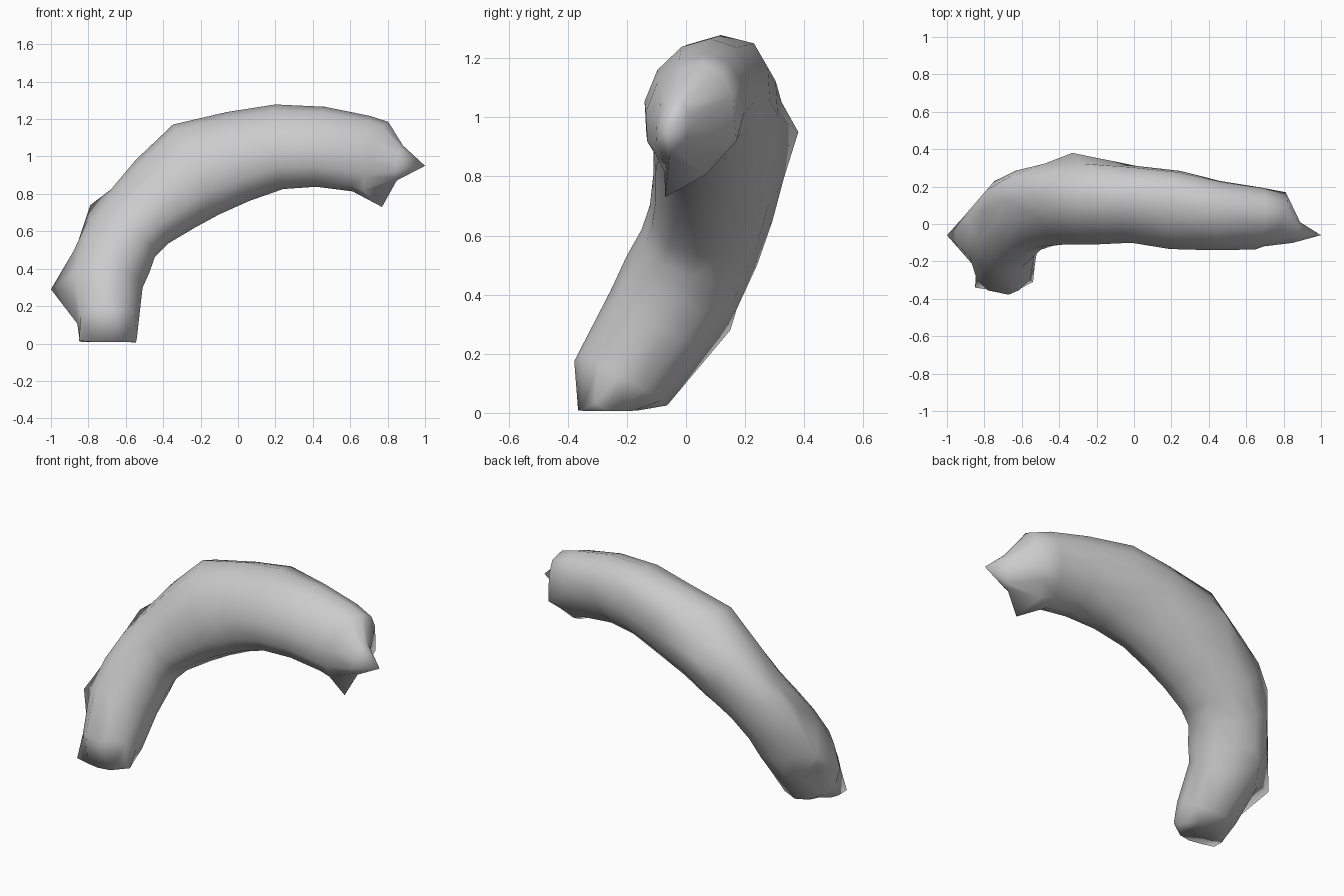
import bpy, bmesh, math
from mathutils import Vector

if "Cube" in bpy.data.objects:
    bpy.data.objects.remove(bpy.data.objects["Cube"])

SIDES = 12
# stations along the bent body: centre x, y, z, depth radius, in-plane radius, section lean
STATIONS = [
    (-.695, -.265, .008, .10, .15, 0),
    (-.695, -.22, .115, .18, .165, 0),
    (-.71, -.09, .31, .195, .20, 0),
    (-.675, -.015, .44, .21, .21, .1),
    (-.625, .045, .56, .21, .205, .15),
    (-.53, .085, .675, .215, .21, .2),
    (-.39, .11, .80, .225, .24, .2),
    (-.225, .11, .93, .225, .27, .2),
    (0, .105, 1.0, .21, .245, .2),
    (.22, .075, 1.052, .215, .227, .2),
    (.44, .045, 1.052, .19, .215, .2),
    (.66, .03, 1.015, .17, .207, .2),
    (.745, .022, .985, .153, .208, .2),
    (.865, -.045, .965, .06, .095, .2),
]
# irregular corners: nearest vertex of the given ring is pulled to each point
PULLS = [(0, -.85, -.34, .015), (0, -.54, -.31, .035), (1, -.67, -.378, .175),
         (2, -1, -.06, .29), (2, -.76, .15, .28), (3, -.91, .04, .38),
         (4, -.79, .18, .74), (5, -.67, .25, .83), (7, -.33, .38, .95),
         (9, .2, .23, 1.25), (12, .77, -.07, .73), (12, .81, .17, .92)]

bm = bmesh.new()
centres = [Vector(s[:3]) for s in STATIONS] + [Vector((1, -.06, .95))]

# rings square to the path; the lower end ring lies flat on the ground
rings = []
for i, s in enumerate(STATIONS):
    t = (centres[i + 1] - centres[i - 1]).normalized() if i else Vector((.01, 0, 1)).normalized()
    y = Vector((0, 1, 0))
    v = (y - t * y.dot(t)).normalized()
    w = t.cross(v)
    ring = []
    for k in range(SIDES):
        a = 2 * math.pi * k / SIDES
        ring.append(bm.verts.new(centres[i] + v * s[3] * math.cos(a - s[5]) + w * s[4] * math.sin(a)))
    rings.append(ring)

# skin, lower cap and pointed upper tip
for a, b in zip(rings, rings[1:]):
    for k in range(SIDES):
        n = (k + 1) % SIDES
        bm.faces.new((a[k], a[n], b[n], b[k]))
bm.faces.new(rings[0][::-1])
tip = bm.verts.new(centres[-1])
for k in range(SIDES):
    bm.faces.new((rings[-1][k], rings[-1][(k + 1) % SIDES], tip))

for r, *p in PULLS:
    p = Vector(p)
    min(rings[r], key=lambda q: (q.co - p).length).co = p

bmesh.ops.triangulate(bm, faces=[f for f in bm.faces if len(f.verts) > 3])
bmesh.ops.recalc_face_normals(bm, faces=bm.faces[:])
mesh = bpy.data.meshes.new("bent_body")
bm.to_mesh(mesh)
bm.free()
for f in mesh.polygons:
    f.use_smooth = True
bpy.context.collection.objects.link(bpy.data.objects.new("bent_body", mesh))
